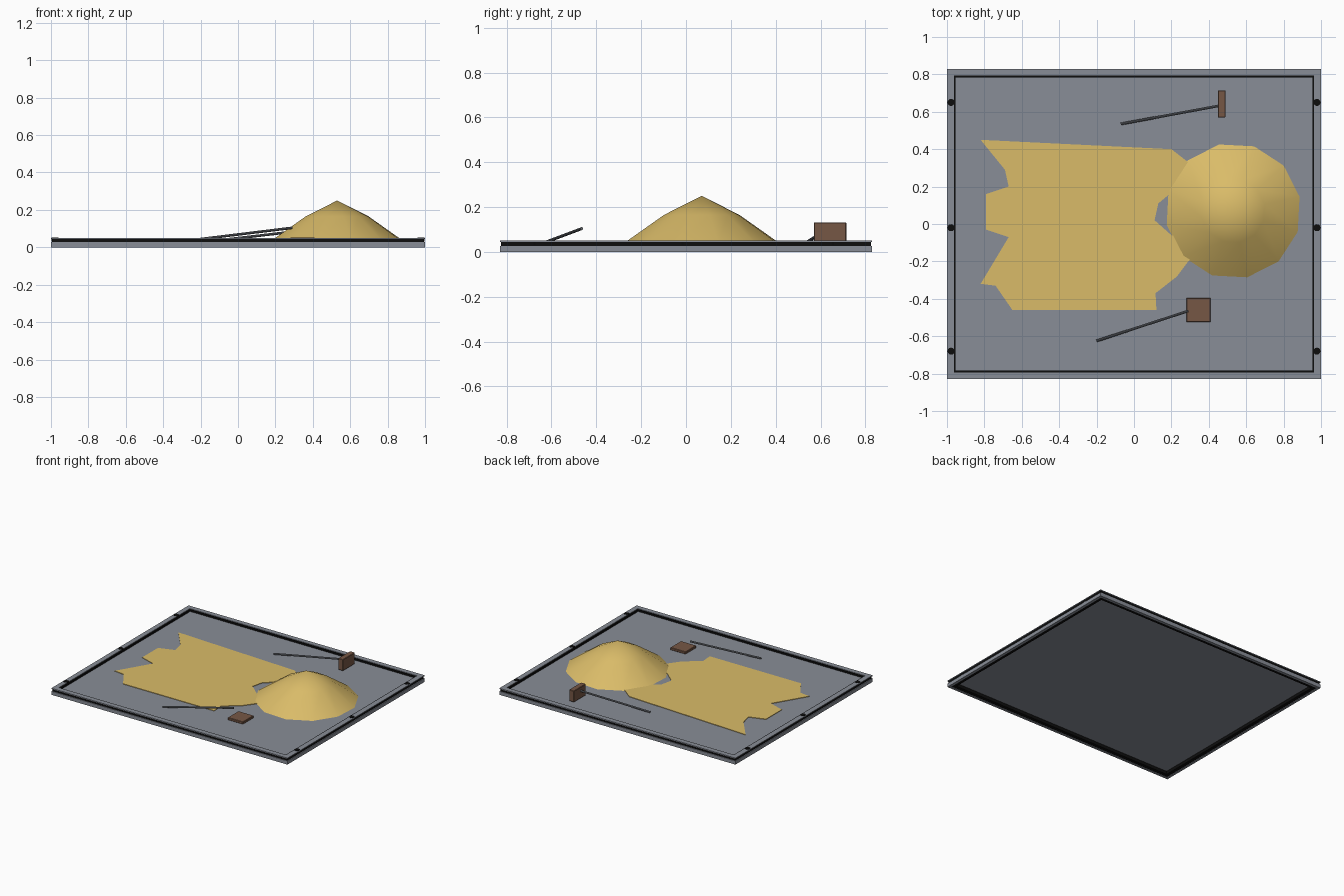
import bpy, bmesh, math
from mathutils import Vector

if "Cube" in bpy.data.objects:
    bpy.data.objects.remove(bpy.data.objects["Cube"], do_unlink=True)

HALF_X, HALF_Y, FLOOR = 1.0, 0.83, 0.033


def material(name, rgb):
    m = bpy.data.materials.new(name)
    m.use_nodes = True
    m.diffuse_color = (*rgb, 1)
    m.node_tree.nodes["Principled BSDF"].inputs["Base Color"].default_value = (*rgb, 1)
    return m


grey = material("tray grey", (0.25, 0.27, 0.31))
black = material("seal black", (0.004, 0.004, 0.004))
sand = material("sand yellow", (0.70, 0.50, 0.14))
brown = material("wood brown", (0.18, 0.095, 0.06))
steel = material("handle grey", (0.15, 0.16, 0.18))


def finish(name, bm, mat):
    bmesh.ops.recalc_face_normals(bm, faces=bm.faces)
    mesh = bpy.data.meshes.new(name)
    bm.to_mesh(mesh)
    bm.free()
    mesh.materials.append(mat)
    ob = bpy.data.objects.new(name, mesh)
    bpy.context.collection.objects.link(ob)
    return ob


def box(name, mat, low, high, bevel=0):
    bm = bmesh.new()
    bmesh.ops.create_cube(bm, size=1)
    for v in bm.verts:
        v.co = [a + (c + 0.5) * (b - a) for a, b, c in zip(low, high, v.co)]
    ob = finish(name, bm, mat)
    if bevel:
        mod = ob.modifiers.new("soft edges", 'BEVEL')
        mod.width = bevel
        mod.segments = 1
    return ob


def frame(name, mat, inset_out, inset_in, z0, z1):
    """Rectangular ring running round the tray."""
    bm = bmesh.new()
    profile = [(inset_out, z0), (inset_in, z0), (inset_in, z1), (inset_out, z1)]
    corners = [[bm.verts.new((sx * (HALF_X - i), sy * (HALF_Y - i), z)) for i, z in profile]
               for sx, sy in ((-1, -1), (1, -1), (1, 1), (-1, 1))]
    for c in range(4):
        a, b = corners[c], corners[(c + 1) % 4]
        for k in range(4):
            n = (k + 1) % 4
            bm.faces.new((a[k], b[k], b[n], a[n]))
    return finish(name, bm, mat)


def rod(name, mat, start, end, radius, sides=8):
    start, end = Vector(start), Vector(end)
    bpy.ops.mesh.primitive_cylinder_add(vertices=sides, radius=radius,
                                        depth=(end - start).length,
                                        location=(start + end) / 2)
    ob = bpy.context.object
    ob.name = name
    ob.rotation_euler = (end - start).to_track_quat('Z', 'Y').to_euler()
    ob.data.materials.append(mat)
    return ob


# Tray floor and its layered rim: skirt, recessed seal, top lip
box("tray_floor", grey, (-0.96, -0.79, FLOOR - 0.006), (0.96, 0.79, FLOOR))
frame("rim_skirt", grey, 0, 0.02, 0, 0.027)
frame("rim_seal", black, 0.006, 0.046, 0.003, 0.046)
frame("rim_lip", grey, 0, 0.037, 0.044, 0.05)

# Rim bolts along both short sides
for side, sx in (("left", 1), ("right", -1)):
    for n, y in enumerate((-0.68, -0.02, 0.65)):
        rod(f"{side}_bolt_{n + 1}", black, (sx * 0.978, y, 0.03), (sx * 0.978, y, 0.052), 0.019, 12)

# Spilled sand sheet with a ragged outline
outline = [(-.82, .45), (.2, .4), (.29, .33), (.4, .25), (.19, .16), (.13, .11), (.11, .02),
           (.2, -.06), (.4, -.1), (.29, -.2), (.23, -.28), (.115, -.37), (.12, -.46),
           (-.65, -.46), (-.74, -.33), (-.82, -.32), (-.67, -.07), (-.79, -.03),
           (-.79, .16), (-.67, .2), (-.69, .29)]
bm = bmesh.new()
sheet = bm.faces.new([bm.verts.new((x, y, FLOOR)) for x, y in outline])
top = bmesh.ops.extrude_face_region(bm, geom=[sheet])["geom"]
bmesh.ops.translate(bm, vec=(0, 0, 0.004), verts=[g for g in top if isinstance(g, bmesh.types.BMVert)])
finish("sand_sheet", bm, sand)

# Sand pile: two twelve-sided rings and a peak
bm = bmesh.new()
rings = []
for radius, z in ((0.363, FLOOR), (0.172, 0.165)):
    rings.append([bm.verts.new((0.53 + radius * math.cos(a), 0.07 + radius * math.sin(a), z))
                  for a in (math.radians(30 * k + 12) for k in range(12))])
peak = bm.verts.new((0.53, 0.07, 0.25))
for k in range(12):
    n = (k + 1) % 12
    bm.faces.new((rings[0][k], rings[0][n], rings[1][n], rings[1][k]))
    bm.faces.new((rings[1][k], rings[1][n], peak))
for f in bm.faces:
    f.smooth = True
finish("sand_pile", bm, sand)

# Two rakes: one head standing on edge, one lying flat
box("standing_rake_head", brown, (0.448, 0.57, 0.045), (0.49, 0.715, 0.132), 0.003)
rod("standing_rake_handle", steel, (-0.07, 0.535, 0.041), (0.455, 0.632, 0.102), 0.007)
box("flat_rake_head", brown, (0.28, -0.525, FLOOR), (0.41, -0.395, 0.052), 0.003)
rod("flat_rake_handle", steel, (-0.2, -0.625, 0.044), (0.29, -0.465, 0.104), 0.007)
